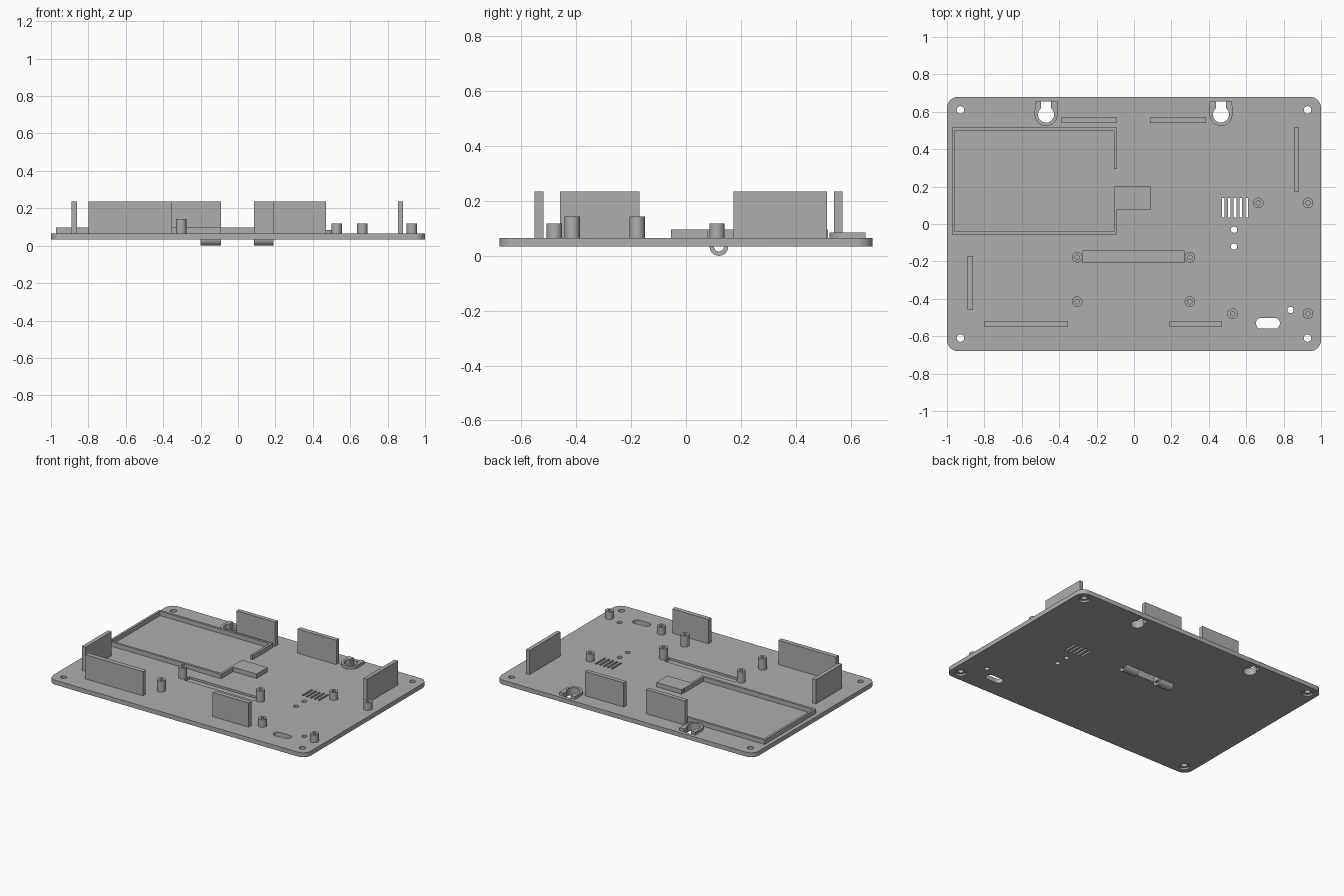
import bpy, bmesh
from math import cos, sin, radians

cube = bpy.data.objects.get("Cube")
if cube:
    bpy.data.objects.remove(cube, do_unlink=True)

grey = bpy.data.materials.new("matte grey")
grey.use_nodes = True
colour = (0.42, 0.42, 0.42, 1)
grey.diffuse_color = colour
grey.node_tree.nodes["Principled BSDF"].inputs["Base Color"].default_value = colour

BOTTOM, TOP = 0.034, 0.065


def arc(cx, cy, r, a0=0, a1=360, n=32):
    steps = n if a1 - a0 == 360 else n + 1
    angles = [radians(a0 + (a1 - a0) * i / n) for i in range(steps)]
    return [(cx + r * cos(a), cy + r * sin(a)) for a in angles]


def rect(x0, x1, y0, y1):
    return [(x0, y0), (x1, y0), (x1, y1), (x0, y1)]


def rounded(x0, x1, y0, y1, r, n=8):
    return (arc(x1 - r, y1 - r, r, 0, 90, n) + arc(x0 + r, y1 - r, r, 90, 180, n)
            + arc(x0 + r, y0 + r, r, 180, 270, n) + arc(x1 - r, y0 + r, r, 270, 359.9, n))


def prism(name, outline, lo, hi, place=lambda u, v, w: (u, v, w)):
    """Extrude a flat outline from lo to hi."""
    bm = bmesh.new()
    base = bm.faces.new([bm.verts.new(place(u, v, lo)) for u, v in outline])
    top = bmesh.ops.extrude_face_region(bm, geom=[base])["geom"]
    shift = [b - a for a, b in zip(place(0, 0, lo), place(0, 0, hi))]
    bmesh.ops.translate(bm, vec=shift, verts=[g for g in top if isinstance(g, bmesh.types.BMVert)])
    bmesh.ops.recalc_face_normals(bm, faces=bm.faces)
    mesh = bpy.data.meshes.new(name)
    bm.to_mesh(mesh)
    bm.free()
    mesh.materials.append(grey)
    obj = bpy.data.objects.new(name, mesh)
    bpy.context.collection.objects.link(obj)
    return obj


def select(obj):
    bpy.ops.object.select_all(action='DESELECT')
    obj.select_set(True)
    bpy.context.view_layer.objects.active = obj


def cut(obj, outline, lo, hi):
    cutter = prism("cutter", outline, lo, hi)
    cutter.hide_render = True
    mod = obj.modifiers.new("cut", 'BOOLEAN')
    mod.operation, mod.solver, mod.object = 'DIFFERENCE', 'EXACT', cutter
    select(obj)
    bpy.ops.object.modifier_apply(modifier=mod.name)
    bpy.data.objects.remove(cutter, do_unlink=True)


# Base plate and its through holes
plate = prism("base_plate", rounded(-1, 1, -0.68, 0.68, 0.06), BOTTOM, TOP)
for sx in (-1, 1):
    for sy in (-1, 1):
        cut(plate, arc(sx * 0.928, sy * 0.61, 0.02), 0, 0.1)
        cut(plate, arc(sx * 0.928, sy * 0.61, 0.036), 0, 0.047)
for i in range(5):
    x = 0.478 + 0.031 * i
    cut(plate, rect(x - 0.007, x + 0.007, 0.035, 0.14), 0, 0.1)
for x, y in ((0.535, -0.03), (0.535, -0.12), (0.837, -0.46)):
    cut(plate, arc(x, y, 0.017), 0, 0.1)
cut(plate, rounded(0.652, 0.78, -0.56, -0.502, 0.028), 0, 0.1)

# Shallow groove between the tall posts
cut(plate, rect(-0.275, 0.27, -0.205, -0.145), 0.05, 0.1)

# Keyhole hangers with raised collars
for x, side in ((-0.47, "right"), (0.465, "left")):
    y, end = 0.585, 0.655
    inner = arc(x, y, 0.043, 129, 411)
    mouth = [(x + 0.027, end), (x - 0.027, end)]
    cut(plate, inner + mouth, 0, 0.1)
    outer = [(x - 0.06, end)] + arc(x, y, 0.061, 180, 360) + [(x + 0.06, end)]
    prism("keyhole_collar_" + side, outer + mouth[:1] + inner[::-1] + mouth[1:], TOP, 0.085)

# Raised cover over the pocket in the underside
cover = prism("pocket_cover", rect(-0.105, 0.09, 0.078, 0.2), TOP - 0.01, 0.096)
pocket = rect(-0.09, 0.08, 0.09, 0.15)
for obj in (plate, cover):
    cut(obj, pocket, 0, 0.083)

# Cable loops under the plate
for name, x0, x1 in (("right", -0.2, -0.09), ("left", 0.085, 0.19)):
    ring = arc(0.12, BOTTOM, 0.034, 180, 360) + arc(0.12, BOTTOM, 0.018, 180, 360)[::-1]
    prism("cable_loop_" + name, ring, x0, x1, lambda u, v, w: (w, u, v))

# Tray rim, open on one side
l, r, f, b, t = -0.972, -0.092, -0.055, 0.517, 0.016
rim = [(r, 0.295), (r, b), (l, b), (l, f), (r, f), (r, 0.17), (r - t, 0.17), (r - t, f + t),
       (l + t, f + t), (l + t, b - t), (r - t, b - t), (r - t, 0.295)]
prism("tray_rim", rim, TOP, 0.096)

# Upright locating walls
walls = {
    "front_wall_right": (-0.80, -0.353, -0.552, -0.52),
    "front_wall_left": (0.19, 0.47, -0.552, -0.52),
    "back_wall_right": (-0.39, -0.09, 0.54, 0.57),
    "back_wall_left": (0.085, 0.385, 0.54, 0.57),
    "side_wall_right": (-0.89, -0.862, -0.46, -0.17),
    "side_wall_left": (0.855, 0.882, 0.173, 0.515),
}
for name, size in walls.items():
    prism(name, rect(*size), TOP, 0.235)

# Screw posts with blind holes
short = [(0.527, -0.48), (0.93, -0.48), (0.93, 0.113), (0.665, 0.113)]
tall = [(x, y) for x in (-0.304, 0.299) for y in (-0.178, -0.415)]
for label, spots, height in (("short_post", short, 0.118), ("tall_post", tall, 0.143)):
    for i, (x, y) in enumerate(spots):
        post = prism(f"{label}_{i + 1}", arc(x, y, 0.028), TOP - 0.015, height)
        cut(post, arc(x, y, 0.012, n=20), TOP + 0.005, 0.2)

# Smooth curved walls, keep crisp edges
for obj in list(bpy.context.collection.objects):
    if obj.type == 'MESH' and grey.name in obj.data.materials:
        select(obj)
        bpy.ops.object.shade_smooth_by_angle(angle=radians(30))
